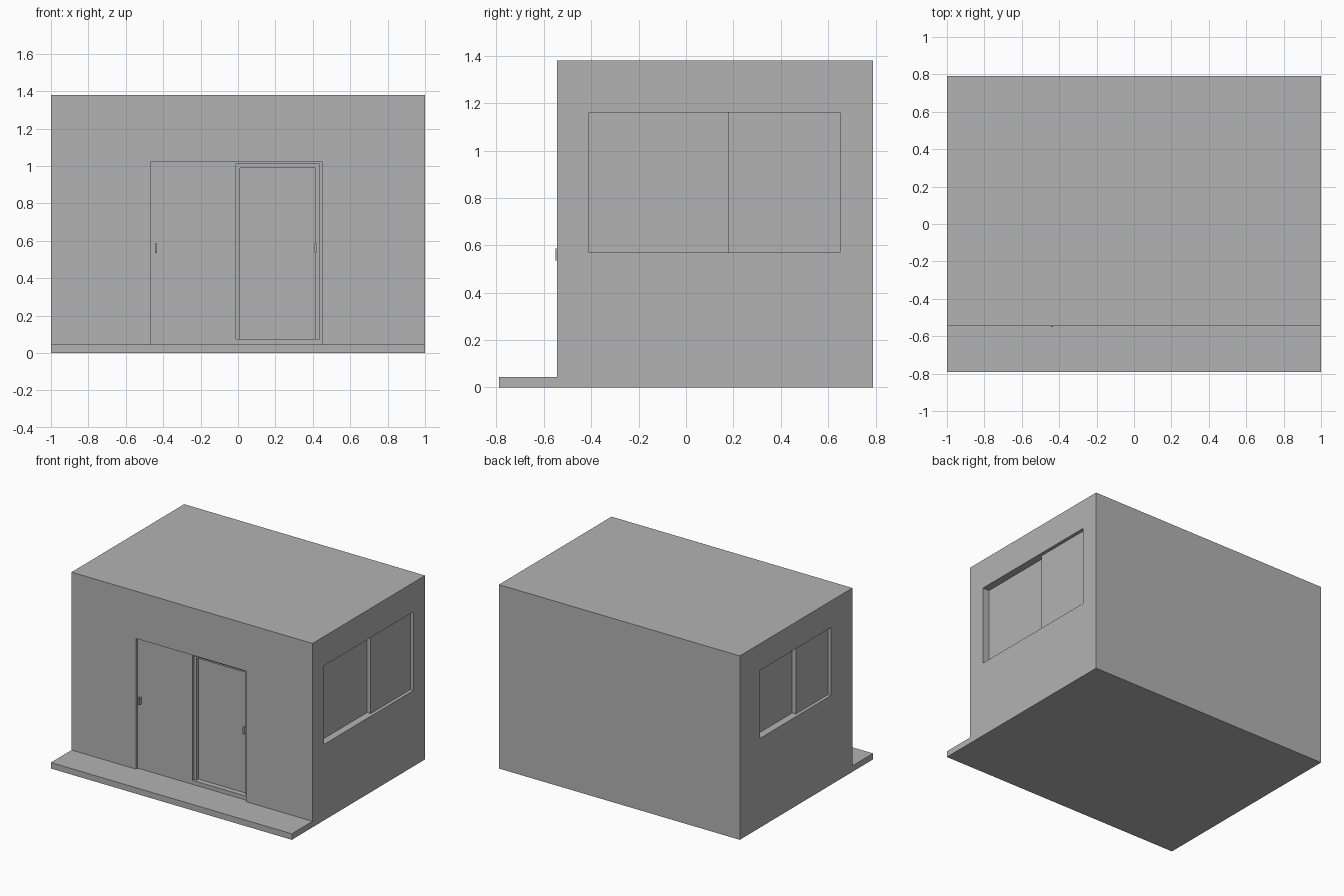
import bpy

old = bpy.data.objects.get("Cube")
if old:
    bpy.data.objects.remove(old, do_unlink=True)

# One plain grey for the whole building
grey = bpy.data.materials.new("plain_grey")
grey.use_nodes = True
colour = (0.45, 0.45, 0.45, 1)
grey.diffuse_color = colour
grey.node_tree.nodes["Principled BSDF"].inputs["Base Color"].default_value = colour


def box(name, x, y, z):
    """Box spanning three (low, high) ranges."""
    bpy.ops.mesh.primitive_cube_add(size=1)
    ob = bpy.context.object
    ob.name = name
    ob.location = [(a + b) / 2 for a, b in (x, y, z)]
    ob.scale = [b - a for a, b in (x, y, z)]
    bpy.ops.object.transform_apply(location=True, rotation=False, scale=True)
    ob.data.materials.append(grey)
    return ob


def carve(target, x, y, z):
    """Cut a box-shaped recess out of the target."""
    cutter = box("cutter", x, y, z)
    cutter.hide_render = True
    mod = target.modifiers.new("recess", "BOOLEAN")
    mod.operation = "DIFFERENCE"
    mod.solver = "EXACT"
    mod.object = cutter
    bpy.context.view_layer.objects.active = target
    bpy.ops.object.modifier_apply(modifier=mod.name)
    bpy.data.objects.remove(cutter, do_unlink=True)


FRONT, BACK = -0.545, 0.79
STEP = 0.02

# Building body and the step along its front
house = box("house_body", (-1, 1), (FRONT, BACK), (0, 1.38))
box("front_step", (-1, 1), (-BACK, FRONT), (0, 0.045))

# Sliding door: opening, door frame, then the pane of the rear door
door_recesses = [
    ((-0.465, 0.45), (0.045, 1.025)),
    ((-0.01, 0.435), (0.075, 1.01)),
    ((0.01, 0.415), (0.075, 0.99)),
]
for i, (x, z) in enumerate(door_recesses, 1):
    carve(house, x, (FRONT - 0.1, FRONT + STEP * i), z)

# Sliding windows: shallow opening plus a deeper sash on one half
windows = [
    (1, (-0.41, 0.65), (-0.41, 0.18), (0.57, 1.16)),
    (-1, (-0.29, 0.55), (0.09, 0.55), (0.67, 1.18)),
]
for side, opening, sash, z in windows:
    for y, depth in ((opening, 0.025), (sash, 0.055)):
        carve(house, sorted((side * 1.1, side * (1 - depth))), y, z)

# Door handles
for name, x, face in (("right_handle", -0.439, FRONT + STEP),
                      ("left_handle", 0.415, FRONT + 2 * STEP)):
    box(name, (x - 0.006, x + 0.006), (face - 0.025, face + 0.005), (0.535, 0.587))
